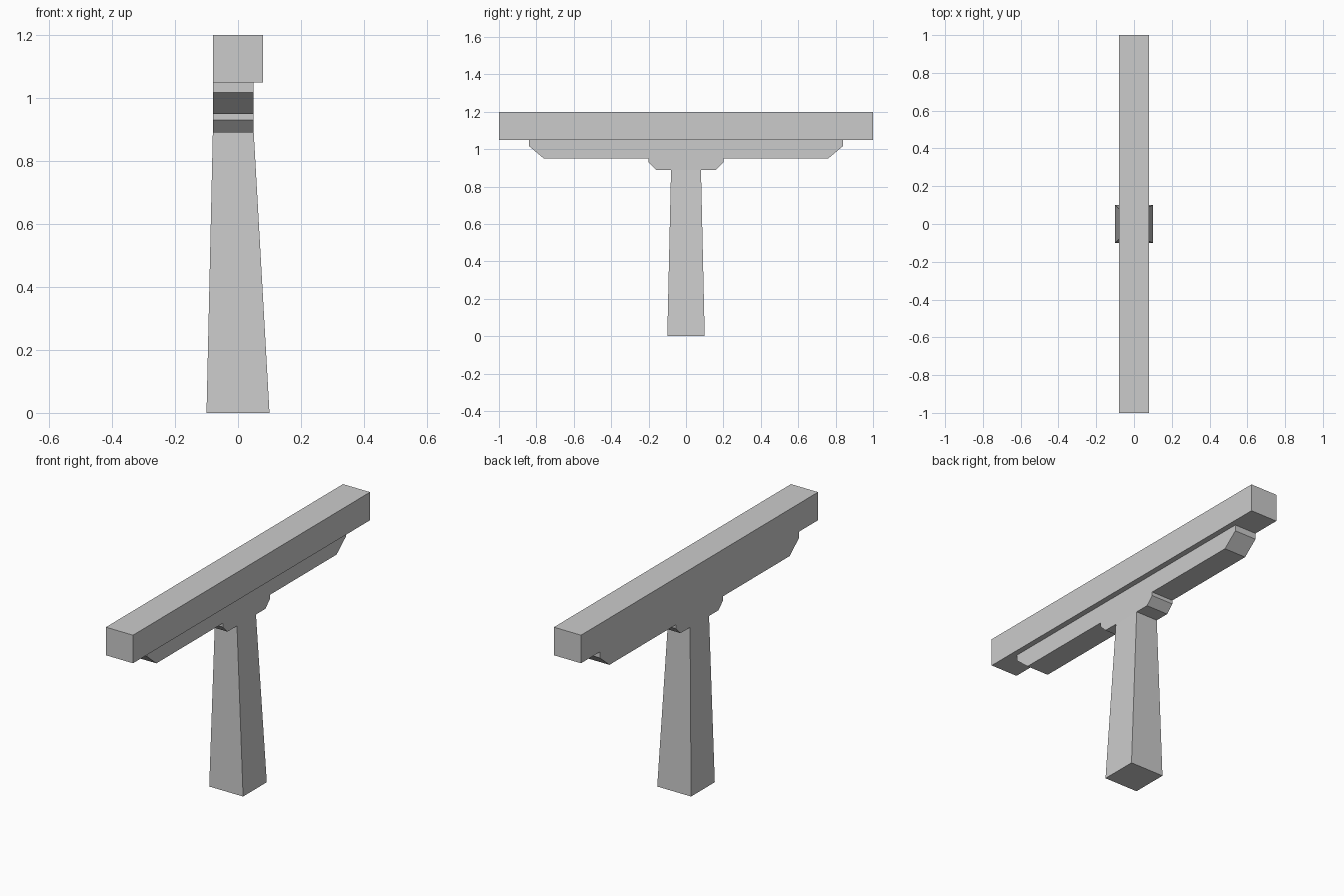
import bpy
import bmesh

if "Cube" in bpy.data.objects:
    bpy.data.objects.remove(bpy.data.objects["Cube"])

X_BACK, X_WEB, X_BEAM = -0.08, 0.05, 0.08

# Half of the stepped T outline in (y, z): beam end, bracket, corbel, column neck
half = [(-1, 1.2), (-1, 1.05), (-0.84, 1.05), (-0.84, 1.017), (-0.76, 0.95),
        (-0.2, 0.95), (-0.2, 0.93), (-0.16, 0.89), (-0.08, 0.89)]
outline = half + [(-y, z) for y, z in reversed(half)]
n = len(outline)
neck = len(half) - 1

bm = bmesh.new()
back = [bm.verts.new((X_BACK, y, z)) for y, z in outline]
web = [bm.verts.new((X_WEB, y, z)) for y, z in outline]

# Stepped body, left open at the neck where the column joins
bm.faces.new(back)
bm.faces.new(web[2:n - 2])
for i in range(n):
    if i != neck:
        j = (i + 1) % n
        bm.faces.new((back[i], back[j], web[j], web[i]))

# Wider top beam overhanging the bracket on the +x side
corners = [0, 1, n - 2, n - 1]
tip = {i: bm.verts.new((X_BEAM, *outline[i])) for i in corners}
bm.faces.new([tip[i] for i in corners])
for a, b in ((0, 1), (n - 2, n - 1), (n - 1, 0)):
    bm.faces.new((web[a], web[b], tip[b], tip[a]))
bm.faces.new((web[1], web[2], web[n - 3], web[n - 2], tip[n - 2], tip[1]))

# Tapered column down to a square foot
top = [back[neck], back[neck + 1], web[neck + 1], web[neck]]
foot = [bm.verts.new((x, y, 0)) for x, y in
        ((-0.1, -0.1), (-0.1, 0.1), (0.1, 0.1), (0.1, -0.1))]
bm.faces.new(foot)
for i in range(4):
    j = (i + 1) % 4
    bm.faces.new((top[i], top[j], foot[j], foot[i]))

# Merge coplanar faces and orient normals outward
bmesh.ops.recalc_face_normals(bm, faces=bm.faces)
bmesh.ops.dissolve_limit(bm, angle_limit=0.001, verts=bm.verts, edges=bm.edges)
bmesh.ops.recalc_face_normals(bm, faces=bm.faces)

mesh = bpy.data.meshes.new("support_pillar")
bm.to_mesh(mesh)
bm.free()
bpy.context.collection.objects.link(bpy.data.objects.new("support_pillar", mesh))
